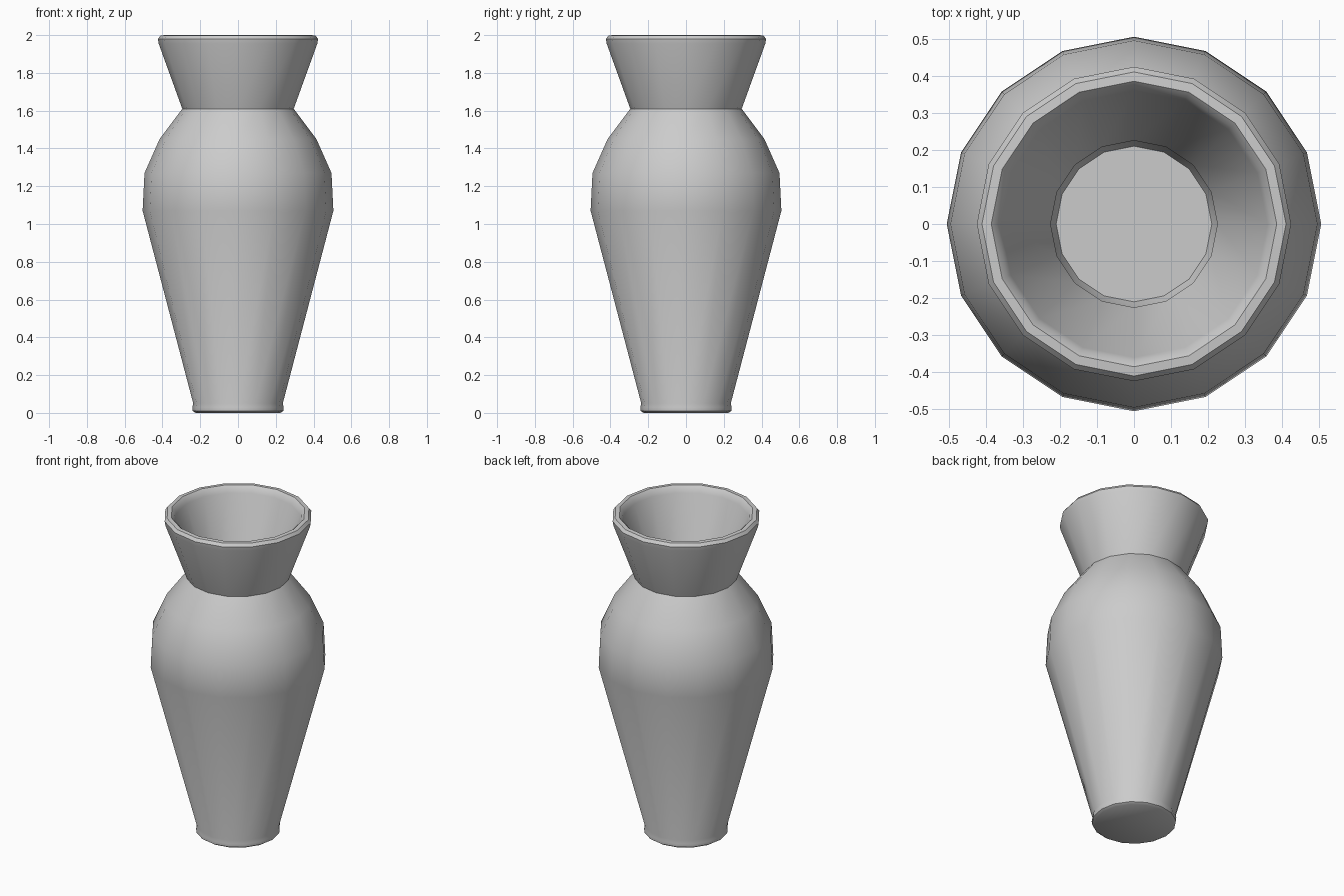
import bpy, bmesh, math

if "Cube" in bpy.data.objects:
    bpy.data.objects.remove(bpy.data.objects["Cube"])

SIDES = 16
# (radius, height): outer wall upwards, over the rim, then down the inner wall
PROFILE = [
    (0.225, 0.0), (0.24, 0.01), (0.242, 0.03), (0.237, 0.05),
    (0.505, 1.07), (0.495, 1.27), (0.415, 1.45), (0.295, 1.61),
    (0.42, 1.955), (0.424, 1.98), (0.41, 1.998), (0.385, 2.0), (0.37, 1.985),
    (0.36, 1.96), (0.225, 1.61),
    (0.365, 1.41), (0.435, 1.25), (0.445, 1.08), (0.225, 0.10), (0.21, 0.06),
]

bm = bmesh.new()
rings = []
for r, z in PROFILE:
    rings.append([bm.verts.new((r * math.cos(2 * math.pi * i / SIDES),
                                r * math.sin(2 * math.pi * i / SIDES), z))
                  for i in range(SIDES)])

# walls
for a, b in zip(rings, rings[1:]):
    for i in range(SIDES):
        j = (i + 1) % SIDES
        bm.faces.new((a[i], a[j], b[j], b[i]))

# underside and inner floor
bm.faces.new(rings[0][::-1])
bm.faces.new(rings[-1])
bmesh.ops.recalc_face_normals(bm, faces=bm.faces)

mesh = bpy.data.meshes.new("vase")
bm.to_mesh(mesh)
bm.free()
vase = bpy.data.objects.new("vase", mesh)
bpy.context.collection.objects.link(vase)

# smooth shading with crisp neck and base
bpy.context.view_layer.objects.active = vase
vase.select_set(True)
bpy.ops.object.shade_smooth_by_angle(angle=math.radians(40))
